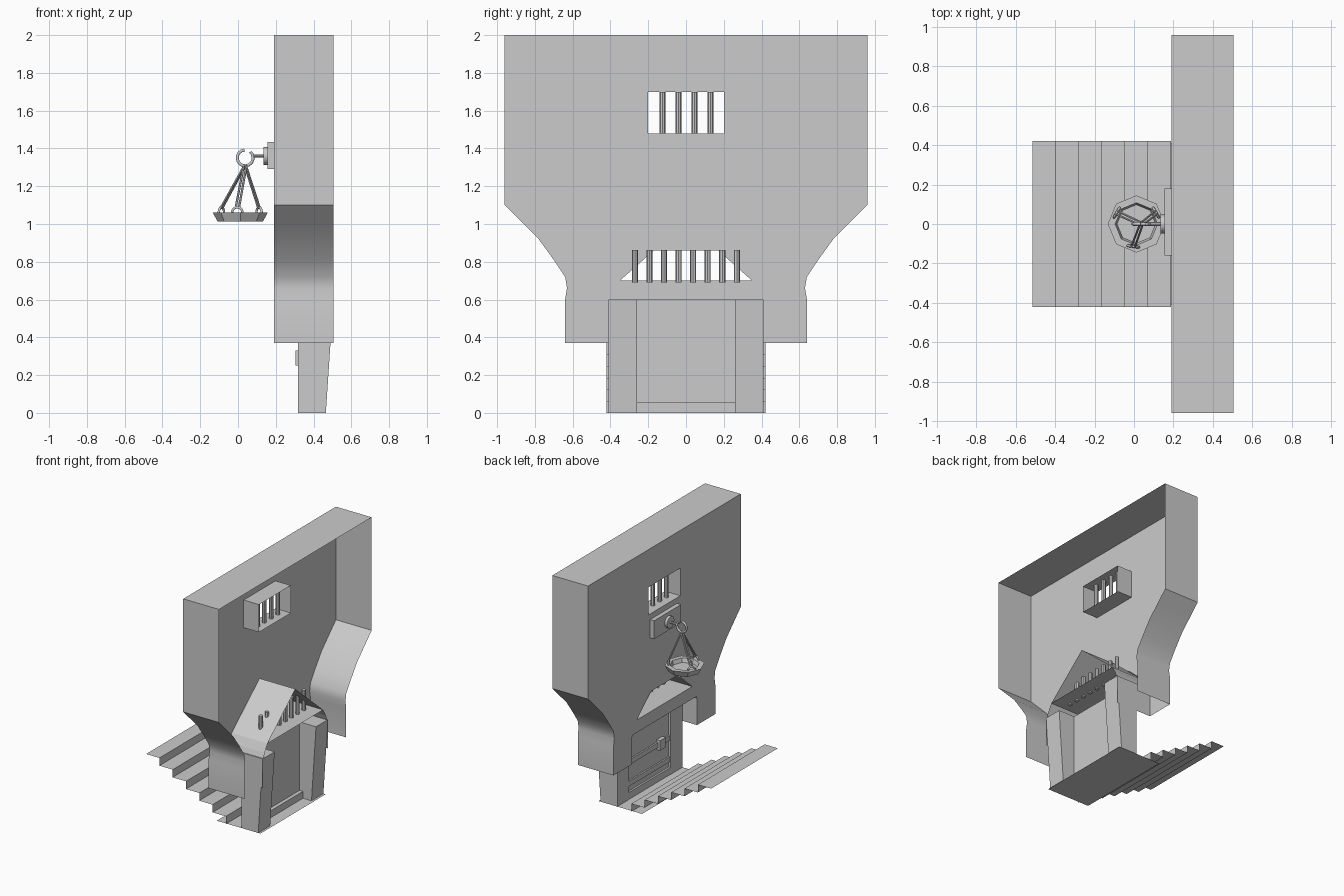
import bpy, bmesh, math
from mathutils import Vector

cube = bpy.data.objects.get("Cube")
if cube:
    bpy.data.objects.remove(cube, do_unlink=True)

stone = bpy.data.materials.new("plain grey")
stone.use_nodes = True
GREY = (0.6, 0.6, 0.6, 1)
stone.diffuse_color = GREY
stone.node_tree.nodes["Principled BSDF"].inputs["Base Color"].default_value = GREY

WALL_X, BACK_X = 0.19, 0.505


def finish(name, bm, smooth=False):
    mesh = bpy.data.meshes.new(name)
    bm.to_mesh(mesh)
    bm.free()
    mesh.materials.append(stone)
    ob = bpy.data.objects.new(name, mesh)
    bpy.context.collection.objects.link(ob)
    if smooth:
        bpy.ops.object.select_all(action="DESELECT")
        ob.select_set(True)
        bpy.context.view_layer.objects.active = ob
        bpy.ops.object.shade_smooth_by_angle(angle=math.radians(40))
    return ob


def mirrored(half):
    """Full outline in (y, z) from its +y half."""
    return half + [(-y, z) for y, z in reversed(half) if y > 0]


def add_band(bm, points, x0, x1, closed=False):
    """Sheet swept along x from an outline in (y, z)."""
    rows = [[bm.verts.new((x, y, z)) for y, z in points] for x in (x0, x1)]
    n = len(points)
    for i in range(n if closed else n - 1):
        j = (i + 1) % n
        bm.faces.new((rows[0][i], rows[0][j], rows[1][j], rows[1][i]))


def box(name, xs, ys, zs, lean=0.0):
    """Box between limits; lean pushes the top of its +x side outward."""
    bm = bmesh.new()
    bmesh.ops.create_cube(bm, size=1)
    for v in bm.verts:
        top, out = v.co.z > 0, v.co.x > 0
        v.co = (xs[out] + (lean if top and out else 0), ys[v.co.y > 0], zs[top])
    return finish(name, bm)


def rod(name, a, b, radius, sides=8):
    a, b = Vector(a), Vector(b)
    bm = bmesh.new()
    bmesh.ops.create_cone(bm, cap_ends=True, segments=sides, radius1=radius,
                          radius2=radius, depth=(b - a).length)
    bm.transform((b - a).to_track_quat("Z", "Y").to_matrix().to_4x4())
    bmesh.ops.translate(bm, verts=bm.verts, vec=(a + b) / 2)
    return finish(name, bm, True)


def arc_tube(name, center, radius, start, end, thickness, heading=0.0):
    """Bent tube in an upright plane."""
    curve = bpy.data.curves.new(name, "CURVE")
    curve.dimensions = "3D"
    curve.bevel_depth, curve.bevel_resolution = thickness, 1
    curve.use_fill_caps = True
    spline = curve.splines.new("POLY")
    spline.points.add(14)
    for i, p in enumerate(spline.points):
        t = math.radians(start + (end - start) * i / 14)
        r = radius * math.cos(t)
        p.co = (center[0] + r * math.cos(heading), center[1] + r * math.sin(heading),
                center[2] + radius * math.sin(t), 1)
    curve.materials.append(stone)
    bpy.context.collection.objects.link(bpy.data.objects.new(name, curve))


# Wall face: outline with a doorway notch, a window and a clipped gable opening
flare = [(0.96, 2), (0.96, 1.1), (0.87, 1.01), (0.78, 0.92), (0.7, 0.81),
         (0.64, 0.72), (0.63, 0.66), (0.64, 0.6), (0.64, 0.37)]
doorway = [(0.41, 0.37), (0.41, 0.58), (0.4, 0.6)]
gable_hole = mirrored([(0.17, 0.86), (0.35, 0.7)])
window = [(0.2, 1.48), (0.2, 1.7), (-0.2, 1.7), (-0.2, 1.48)]
bm = bmesh.new()
for loop in (mirrored(flare + doorway), gable_hole, window):
    verts = [bm.verts.new((WALL_X, y, z)) for y, z in loop]
    for a, b in zip(verts, verts[1:] + verts[:1]):
        bm.edges.new((a, b))
bmesh.ops.triangle_fill(bm, edges=bm.edges[:], use_beauty=True, normal=(-1, 0, 0))
finish("wall_face", bm)

# Rim of the hollow wall, open at the bottom and the back
bm = bmesh.new()
rim = mirrored(flare)
n = len(flare)
add_band(bm, rim[n:] + rim[:n], WALL_X, BACK_X)
finish("wall_rim", bm, True)

# Window reveal and bars
bm = bmesh.new()
add_band(bm, window, WALL_X, 0.325, closed=True)
finish("window_reveal", bm)
for i in range(4):
    y = -0.125 + i * 0.085
    rod("window_bar", (0.26, y, 1.48), (0.26, y, 1.7), 0.016)

# Gabled porch vault, its ledge and the row of bars
bm = bmesh.new()
vault = [(0.0, 1.0), (0.35, 0.7), (0.385, 0.64), (0.41, 0.58), (0.41, 0.37)]
add_band(bm, [(-y, z) for y, z in reversed(vault)] + vault[1:], WALL_X, BACK_X)
finish("porch_vault", bm)
bm = bmesh.new()
add_band(bm, [(-0.35, 0.7), (0.35, 0.7)], WALL_X, BACK_X)
finish("porch_ledge", bm)
for i in range(8):
    y = -0.27 + i * 0.077
    rod("gable_bar", (0.39, y, 0.69), (0.39, y, 0.862), 0.016)

# Door, posts, sill and fittings
for side in (-1, 1):
    box("door_post", (0.318, 0.465), sorted((side * 0.26, side * 0.41)), (0, 0.6), 0.04)
box("door", (0.335, 0.36), (-0.26, 0.26), (0, 0.6))
box("door_sill", (0.32, 0.39), (-0.26, 0.26), (0, 0.055))
for z in (0.1, 0.27, 0.5):
    box("door_brace", (0.323, 0.335), (-0.26, 0.26), (z, z + 0.04))
box("door_lock", (0.305, 0.335), (-0.18, -0.11), (0.25, 0.33))

# Landing and descending stair sheet
bm = bmesh.new()
add_band(bm, [(-0.41, 0), (0.41, 0)], 0.1, 0.485)
finish("landing", bm)
bm = bmesh.new()
rows = []
for i in range(6):
    z = 0.37 * (6 - i) / 6
    start, end = -0.515 + i * 0.117, -0.398 + i * 0.117
    rows += [(start, z), (end, z)]
rows.append((0.187, 0))
pairs = [[bm.verts.new((x, y, z)) for y in (-0.42, 0.42)] for x, z in rows]
for a, b in zip(pairs, pairs[1:]):
    bm.faces.new((a[0], b[0], b[1], a[1]))
finish("stairs", bm)

# Bracket and hook for the hanging brazier
box("bracket_plate", (0.155, 0.19), (-0.16, 0.18), (1.29, 1.435))
rod("bracket_boss", (0.135, 0, 1.36), (0.16, 0, 1.36), 0.047, 12)
rod("bracket_arm", (0.08, 0, 1.36), (0.14, 0, 1.36), 0.009)
arc_tube("hook", (0.038, 0, 1.35), 0.042, 95, 410, 0.009)

# Octagonal dish
bm = bmesh.new()
dish = [(0.0, 1.012), (0.12, 1.012), (0.145, 1.06), (0.108, 1.06), (0.098, 1.028), (0.0, 1.028)]
axis = Vector((0.012, 0, 0))
profile = [bm.verts.new(axis + Vector((r, 0, z))) for r, z in dish]
edges = [bm.edges.new(p) for p in zip(profile, profile[1:])]
bmesh.ops.spin(bm, geom=profile + edges, cent=axis, axis=(0, 0, 1), angle=math.tau, steps=8)
bmesh.ops.remove_doubles(bm, verts=bm.verts, dist=0.0005)
bmesh.ops.recalc_face_normals(bm, faces=bm.faces)
finish("brazier_dish", bm)

# Three hangers, each a pair of thin rods ending at a loop on the rim
for degrees in (30, 150, 262):
    a = math.radians(degrees)
    out, across = Vector((math.cos(a), math.sin(a), 0)), Vector((-math.sin(a), math.cos(a), 0))
    foot = axis + out * 0.115 + Vector((0, 0, 1.06))
    arc_tube("rim_loop", foot, 0.028, 0, 180, 0.007, a + math.pi / 2)
    for s in (-1, 1):
        rod("hanger", foot + across * s * 0.009 + Vector((0, 0, 0.024)),
            Vector((0.038, 0, 1.312)) + across * s * 0.007, 0.006, 6)
